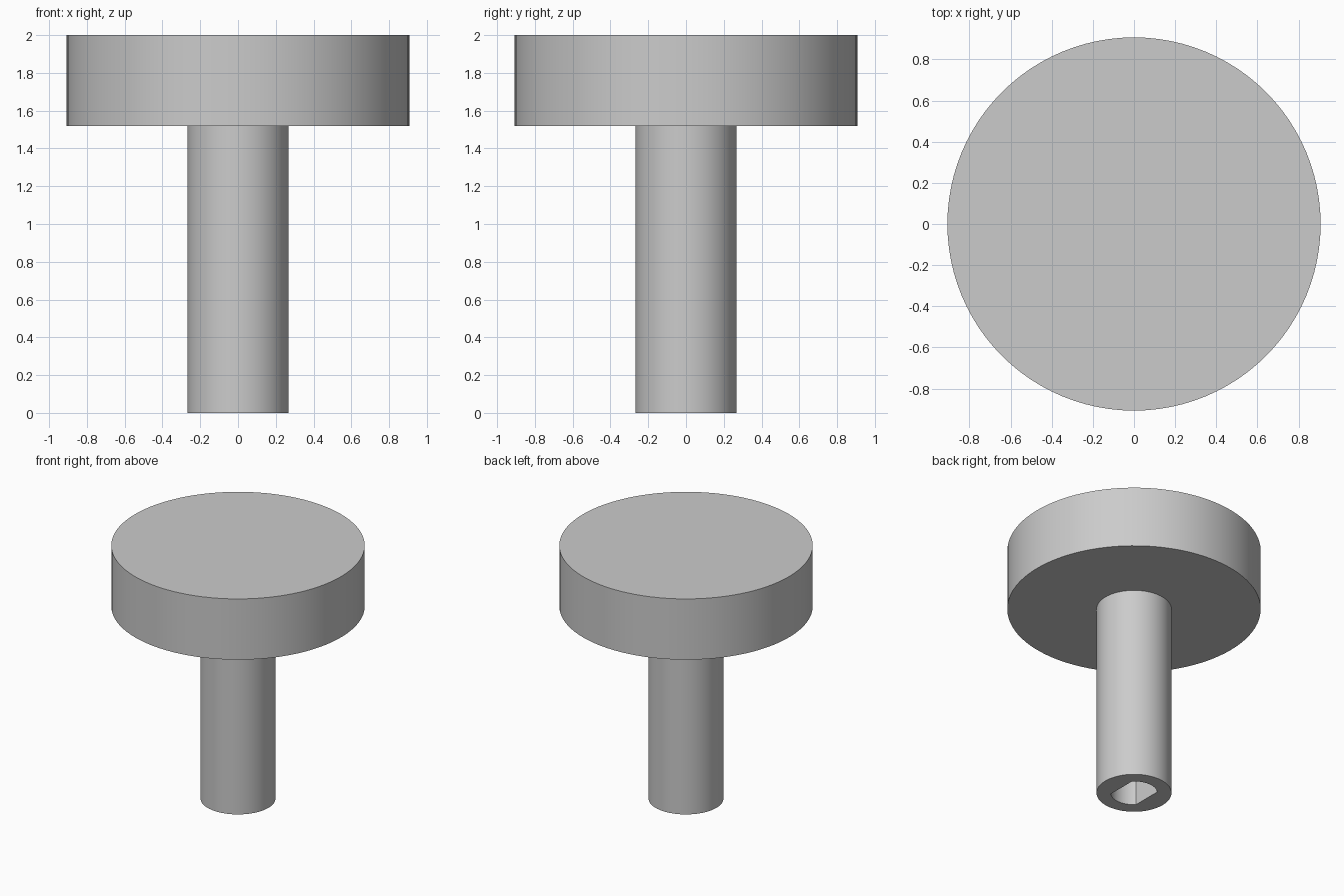
import bpy, bmesh, math

SEGMENTS = 96
HEAD_RADIUS, HEAD_BOTTOM, HEAD_TOP = 0.907, 1.52, 2.0
STEM_RADIUS = 0.268
SOCKET_RADIUS, SOCKET_DEPTH = 0.167, 0.8
SOCKET_FLAT = SOCKET_RADIUS * math.cos(math.radians(45))

cube = bpy.data.objects.get("Cube")
if cube:
    bpy.data.objects.remove(cube, do_unlink=True)

grey = bpy.data.materials.new("light grey")
grey.use_nodes = True
colour = (0.6, 0.6, 0.6, 1)
grey.diffuse_color = colour
grey.node_tree.nodes["Principled BSDF"].inputs["Base Color"].default_value = colour


def circle(radius):
    return lambda angle: radius


def double_flat(angle):
    """Round outline cut by two flats that face left and right."""
    return min(SOCKET_RADIUS, SOCKET_FLAT / max(abs(math.cos(angle)), 1e-6))


def loft(name, rings):
    """Join (outline, height) rings into a closed solid."""
    bm = bmesh.new()
    angles = [math.tau * i / SEGMENTS for i in range(SEGMENTS)]
    loops = [[bm.verts.new((outline(a) * math.cos(a), outline(a) * math.sin(a), z))
              for a in angles] for outline, z in rings]
    for low, high in zip(loops, loops[1:]):
        for i in range(SEGMENTS):
            j = (i + 1) % SEGMENTS
            bm.faces.new((low[i], low[j], high[j], high[i]))
    bm.faces.new(loops[0][::-1])
    bm.faces.new(loops[-1])
    bmesh.ops.recalc_face_normals(bm, faces=bm.faces)
    mesh = bpy.data.meshes.new(name)
    bm.to_mesh(mesh)
    bm.free()
    mesh.materials.append(grey)
    obj = bpy.data.objects.new(name, mesh)
    bpy.context.collection.objects.link(obj)
    bpy.ops.object.select_all(action="DESELECT")
    obj.select_set(True)
    bpy.context.view_layer.objects.active = obj
    bpy.ops.object.shade_smooth_by_angle(angle=math.radians(30))
    return obj


# Wide round head
loft("knob_head", [(circle(HEAD_RADIUS), HEAD_BOTTOM),
                   (circle(HEAD_RADIUS), HEAD_TOP)])

# Stem with a blind shaft socket in its foot
loft("knob_stem", [(double_flat, SOCKET_DEPTH),
                   (double_flat, 0),
                   (circle(STEM_RADIUS), 0),
                   (circle(STEM_RADIUS), HEAD_BOTTOM + 0.01)])
